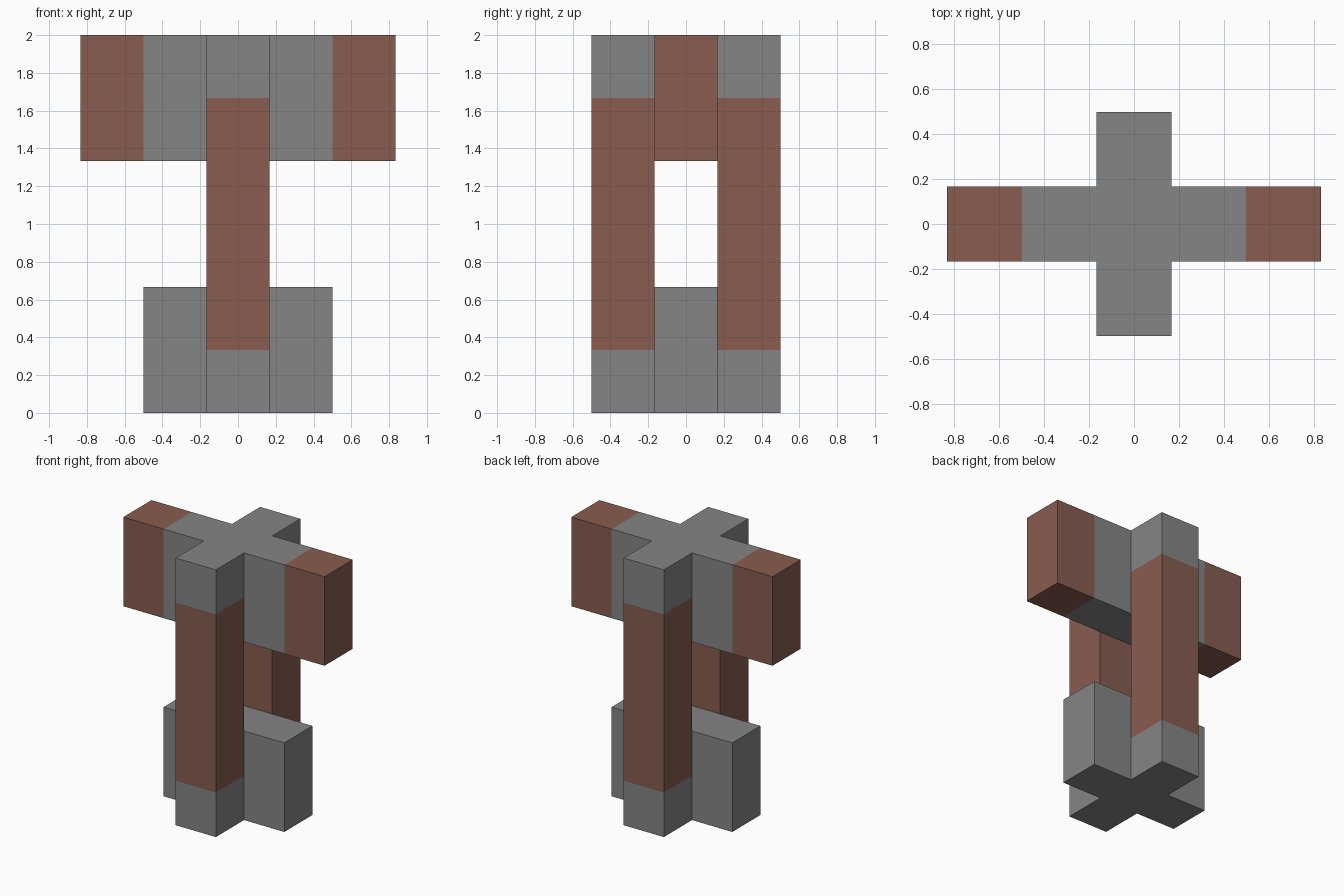
import bpy, bmesh
from mathutils import Vector, Matrix

U = 1 / 3  # edge length of one block

if "Cube" in bpy.data.objects:
    bpy.data.objects.remove(bpy.data.objects["Cube"], do_unlink=True)


def material(name, rgb):
    m = bpy.data.materials.new(name)
    m.use_nodes = True
    m.diffuse_color = (*rgb, 1)
    m.node_tree.nodes["Principled BSDF"].inputs["Base Color"].default_value = (*rgb, 1)
    return m


MATERIALS = [material("stone_grey", (0.235, 0.235, 0.235)),
             material("clay_brown", (0.246, 0.107, 0.080))]


def beam(name, centre, size, axis, cuts, is_brown, is_joint):
    """Box sliced along one axis, coloured by rule, open where it meets another beam."""
    bm = bmesh.new()
    bmesh.ops.create_cube(bm, size=1, matrix=Matrix.Translation(Vector(centre) * U)
                          @ Matrix.Diagonal((*(Vector(size) * U), 1)))
    normal = Vector((0, 0, 0))
    normal[axis] = 1
    for c in cuts:
        bmesh.ops.bisect_plane(bm, geom=bm.verts[:] + bm.edges[:] + bm.faces[:],
                               plane_co=normal * c * U, plane_no=normal)
    bm.normal_update()
    joints = []
    for f in bm.faces:
        p = f.calc_center_median() / U
        f.material_index = int(is_brown(p))
        if is_joint(p, f.normal):
            joints.append(f)
    bmesh.ops.delete(bm, geom=joints, context='FACES')
    mesh = bpy.data.meshes.new(name)
    bm.to_mesh(mesh)
    bm.free()
    for m in MATERIALS:
        mesh.materials.append(m)
    obj = bpy.data.objects.new(name, mesh)
    bpy.context.collection.objects.link(obj)


# Upright posts: grey feet and caps, brown shafts
for name, side in (("front_post", -1), ("back_post", 1)):
    beam(name, (0, side, 3), (1, 1, 6), 2, (1, 2, 4, 5),
         lambda p: 1 < p.z < 5,
         lambda p, n: n.y * side < -0.5 and not 2 < p.z < 4)


def meets_post(p, n):
    return abs(n.y) > 0.5 and abs(p.x) < 0.5


# Upper crossbar with brown ends, and the shorter grey lower crossbar
beam("upper_crossbar", (0, 0, 5), (5, 1, 2), 0, (-1.5, -0.5, 0.5, 1.5),
     lambda p: abs(p.x) > 1.5, meets_post)
beam("lower_crossbar", (0, 0, 1), (3, 1, 2), 0, (-0.5, 0.5),
     lambda p: False, meets_post)
